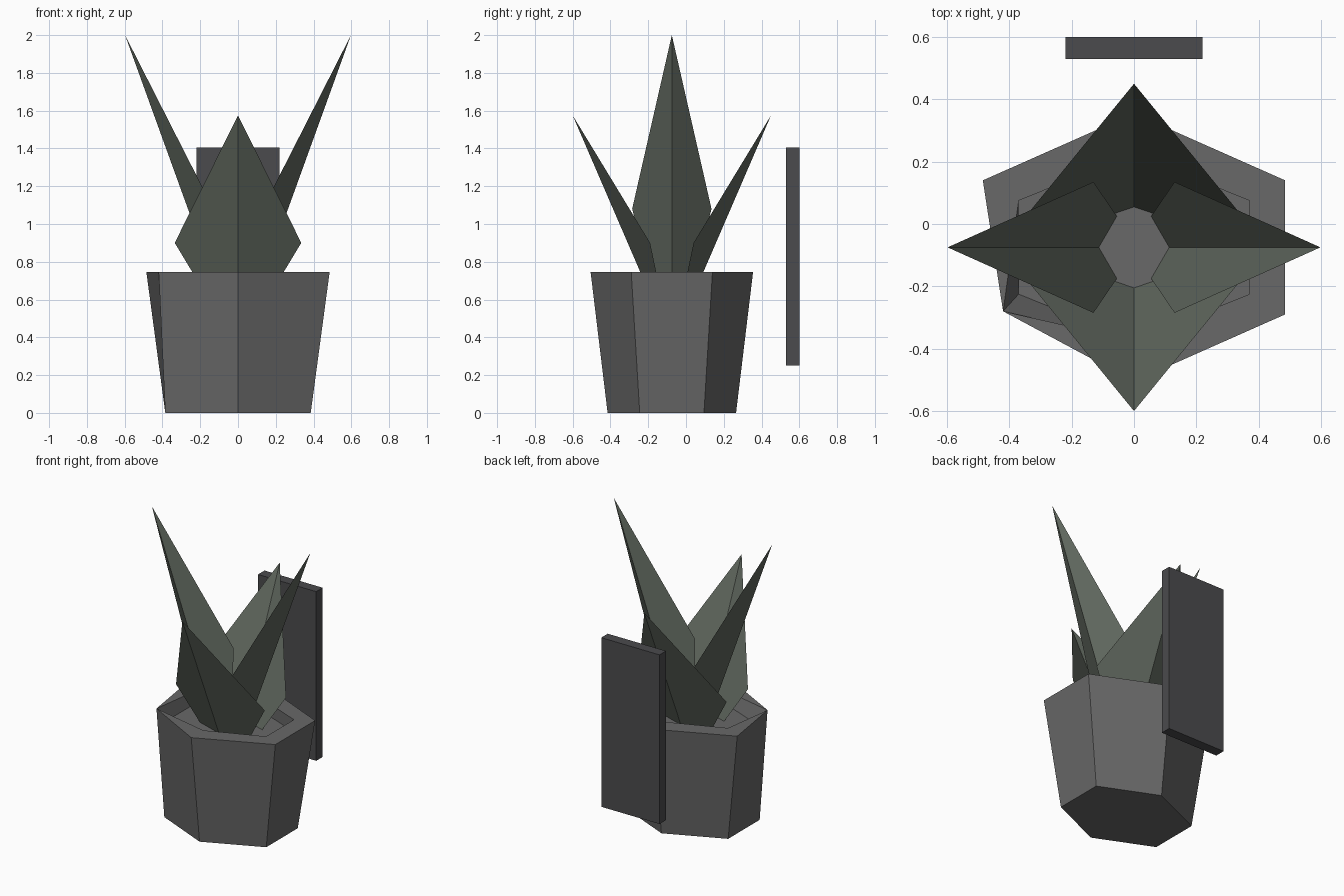
import bpy, bmesh, math

if "Cube" in bpy.data.objects:
    bpy.data.objects.remove(bpy.data.objects["Cube"])

CY = -0.075      # plant axis
SOIL_Z = 0.66


def material(name, rgb):
    m = bpy.data.materials.new(name)
    m.diffuse_color = (*rgb, 1)
    m.use_nodes = True
    m.node_tree.nodes["Principled BSDF"].inputs["Base Color"].default_value = m.diffuse_color
    return m


GREEN = material("leaf_green", (0.12, 0.14, 0.115))
DARK = material("dark_panel", (0.07, 0.07, 0.075))
GREY = material("pot_grey", (0.14, 0.14, 0.14))


def finish(bm, name, mat):
    me = bpy.data.meshes.new(name)
    bm.to_mesh(me)
    bm.free()
    ob = bpy.data.objects.new(name, me)
    bpy.context.collection.objects.link(ob)
    me.materials.append(mat)
    return ob


def hexagon(bm, half_x, half_y, z):
    pts = []
    for k in range(6):
        a = math.radians(30 + 60 * k)
        x = half_x * math.cos(a) / math.cos(math.radians(30))
        pts.append(bm.verts.new((x, CY + half_y * math.sin(a), z)))
    return pts


# Pot: tapered hexagonal shell with a flat lip
bm = bmesh.new()
rings = [hexagon(bm, 0.385, 0.34, 0), hexagon(bm, 0.485, 0.43, 0.745),
         hexagon(bm, 0.37, 0.30, 0.745), hexagon(bm, 0.37, 0.30, SOIL_Z)]
bm.faces.new(rings[0][::-1])
for lo, hi in zip(rings, rings[1:]):
    for i in range(6):
        j = (i + 1) % 6
        bm.faces.new((lo[i], lo[j], hi[j], hi[i]))
# Pinched front-left corner of the lip
bmesh.ops.pointmerge(bm, verts=[rings[1][3], rings[2][3]],
                     merge_co=(-0.42, -0.28, 0.745))
finish(bm, "pot", GREY)

# Soil
bm = bmesh.new()
bm.faces.new(hexagon(bm, 0.37, 0.30, SOIL_Z))
finish(bm, "soil", GREY)


def leaf(name, angle, tip, wide, base, rib):
    """Folded leaf pointing outward; points are (outward, sideways, z)."""
    bm = bmesh.new()
    c, s = math.cos(angle), math.sin(angle)

    def v(u, w, z):
        return bm.verts.new((u * c - w * s, CY + u * s + w * c, z))
    t, r = v(tip[0], 0, tip[1]), v(rib, 0, SOIL_Z)
    for side in (1, -1):
        f = [t, v(wide[0], side * wide[1], wide[2]),
             v(base[0], side * base[1], SOIL_Z), r]
        bm.faces.new(f if side > 0 else f[::-1])
    return finish(bm, name, GREEN)


# Broad leaves front and back, tall leaves left and right
for name, a in (("front_leaf", -90), ("back_leaf", 90)):
    leaf(name, math.radians(a), (0.525, 1.575), (0.115, 0.335, 0.90), (0.065, 0.19), 0.13)
for name, a in (("right_leaf", 0), ("left_leaf", 180)):
    leaf(name, math.radians(a), (0.598, 2.0), (0.13, 0.21, 1.08), (0.055, 0.10), 0.113)

# Upright panel behind the pot
bpy.ops.mesh.primitive_cube_add(size=1, location=(0, 0.565, 0.8275))
panel = bpy.context.object
panel.name = "back_panel"
panel.scale = (0.44, 0.07, 1.155)
panel.data.materials.append(DARK)
